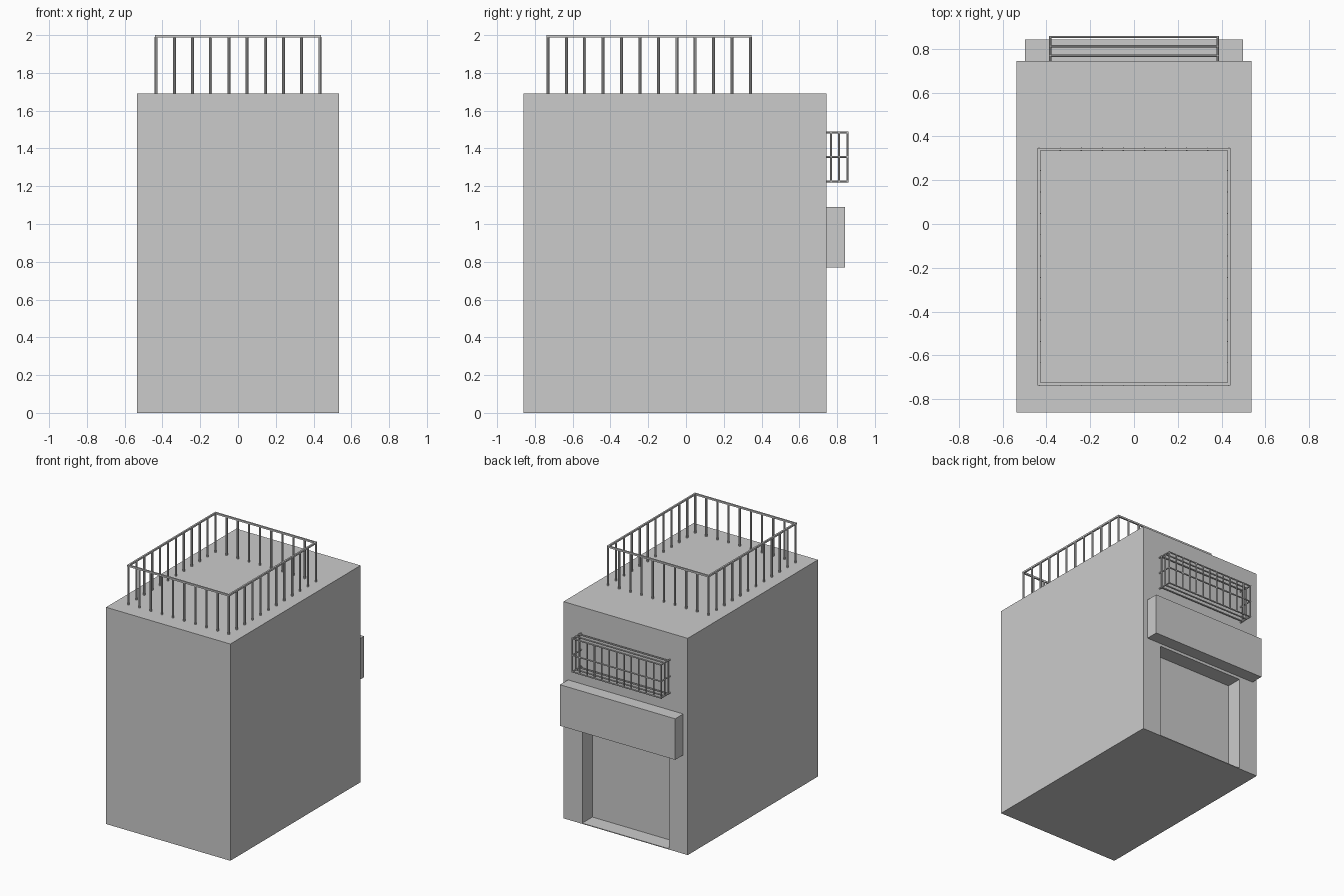
import bpy, bmesh
from mathutils import Vector, Matrix

if "Cube" in bpy.data.objects:
    bpy.data.objects.remove(bpy.data.objects["Cube"])


def finish(name, bm):
    mesh = bpy.data.meshes.new(name)
    bm.to_mesh(mesh)
    bm.free()
    obj = bpy.data.objects.new(name, mesh)
    bpy.context.collection.objects.link(obj)
    return obj


def add_box(bm, lo, hi):
    lo, hi = Vector(lo), Vector(hi)
    m = Matrix.Translation((lo + hi) / 2) @ Matrix.Diagonal((*(hi - lo), 1))
    bmesh.ops.create_cube(bm, size=1, matrix=m)


def box(name, lo, hi):
    bm = bmesh.new()
    add_box(bm, lo, hi)
    return finish(name, bm)


def add_bar(bm, a, b, r):
    a, b = Vector(a), Vector(b)
    d = b - a
    rot = Vector((0, 0, 1)).rotation_difference(d).to_matrix().to_4x4()
    bmesh.ops.create_cone(bm, cap_ends=True, segments=8, radius1=r, radius2=r,
                          depth=d.length, matrix=Matrix.Translation((a + b) / 2) @ rot)


def spread(a, b, n):
    return [a + (b - a) * i / (n - 1) for i in range(n)]


# Building block with a recessed doorway in the back wall
W, BACK, TOP = 0.536, 0.744, 1.69
body = box("building_body", (-W, -0.86, 0), (W, BACK, TOP))
cutter = box("doorway_cutter", (-0.374, 0.62, 0.006), (0.374, 0.9, 0.748))
cutter.hide_render = True
mod = body.modifiers.new("doorway", 'BOOLEAN')
mod.object = cutter
mod.operation = 'DIFFERENCE'
mod.solver = 'EXACT'
bpy.context.view_layer.objects.active = body
bpy.ops.object.modifier_apply(modifier=mod.name)
bpy.data.objects.remove(cutter)

# Blank fascia board above the doorway
box("fascia_board", (-0.497, BACK, 0.77), (0.497, 0.843, 1.09))

# Roof railing: posts around the edge and a square top rail
X, Y0, Y1, H = 0.433, -0.731, 0.341, 0.0065
bm = bmesh.new()
spots = [(x, y) for x in spread(-X, X, 10) for y in (Y0, Y1)]
spots += [(x, y) for y in spread(Y0, Y1, 12)[1:-1] for x in (-X, X)]
for x, y in spots:
    add_bar(bm, (x, y, TOP), (x, y, 1.99), 0.008)
finish("roof_railing_posts", bm)

bm = bmesh.new()
for y in (Y0, Y1):
    add_box(bm, (-X - H, y - H, 1.987), (X + H, y + H, 2.0))
for x in (-X, X):
    add_box(bm, (x - H, Y0 + H, 1.987), (x + H, Y1 - H, 2.0))
finish("roof_railing_top", bm)

# Window cage on the back wall
CX, Z0, Z1, R = 0.383, 1.226, 1.484, 0.0055
ZM = (Z0 + Z1) / 2
depths = (0.768, 0.811, 0.854)
bm = bmesh.new()
for x in spread(-CX, CX, 13):
    add_bar(bm, (x, depths[-1], Z0), (x, depths[-1], Z1), R)
for x in (-CX, CX):
    for y in depths[:-1]:
        add_bar(bm, (x, y, Z0), (x, y, Z1), R)
    for z in (Z0, ZM, Z1):
        add_bar(bm, (x, BACK, z), (x, depths[-1] + R, z), R)
for z in (Z0, Z1):
    for y in depths:
        add_bar(bm, (-CX - R, y, z), (CX + R, y, z), R)
add_bar(bm, (-CX - R, depths[-1], ZM), (CX + R, depths[-1], ZM), R)
finish("window_cage", bm)
